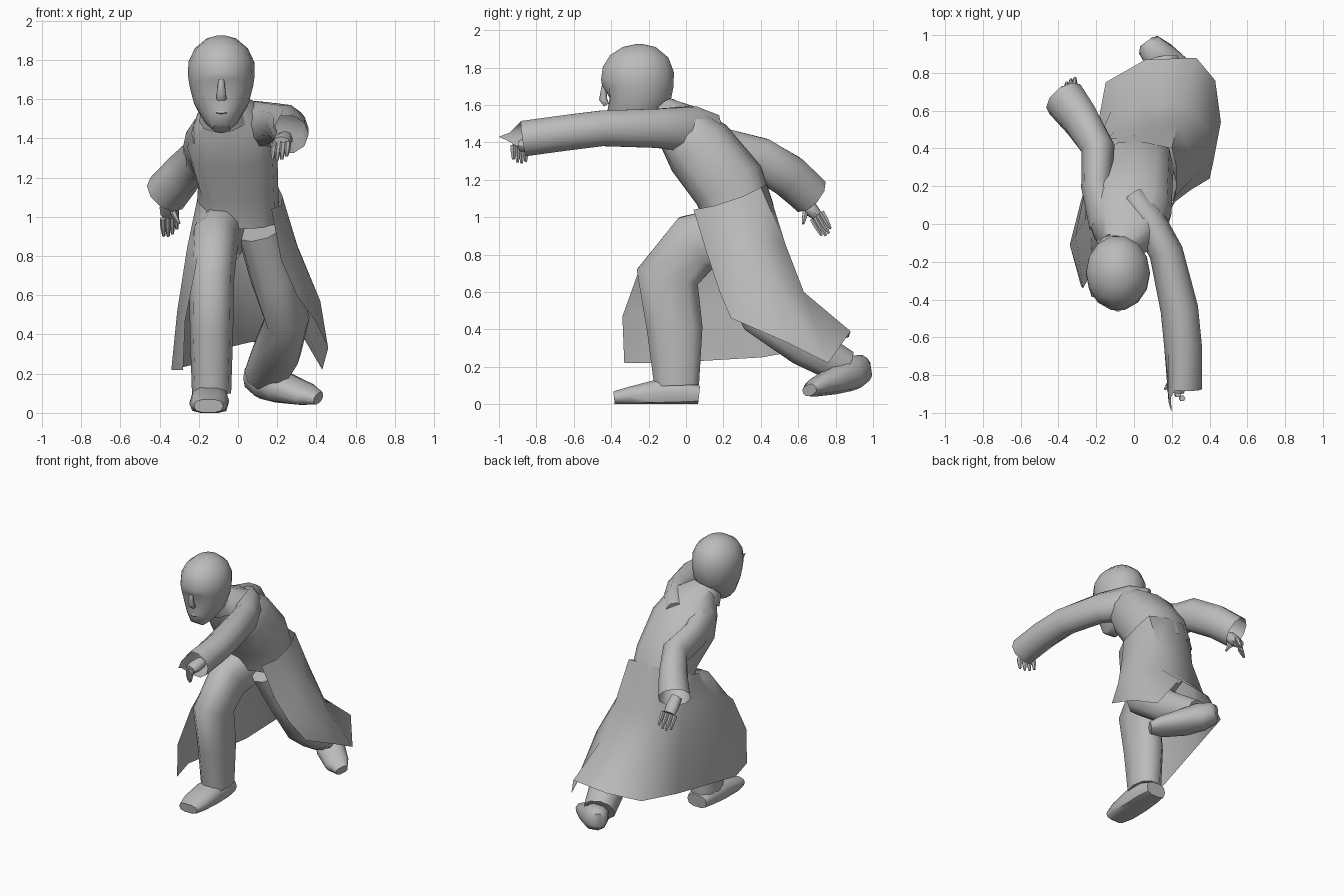
import bpy, bmesh, math
from mathutils import Vector

if "Cube" in bpy.data.objects:
    bpy.data.objects.remove(bpy.data.objects["Cube"], do_unlink=True)

grey = bpy.data.materials.new("plain grey")
grey.use_nodes = True
grey.diffuse_color = (0.5, 0.5, 0.5, 1)
grey.node_tree.nodes["Principled BSDF"].inputs["Base Color"].default_value = grey.diffuse_color


def finish(name, bm, angle=50):
    """Turn a bmesh into a smooth shaded object that keeps its hard creases."""
    mesh = bpy.data.meshes.new(name)
    bm.to_mesh(mesh)
    bm.free()
    mesh.materials.append(grey)
    mesh.polygons.foreach_set("use_smooth", [True] * len(mesh.polygons))
    mesh.set_sharp_from_angle(angle=math.radians(angle))
    part = bpy.data.objects.new(name, mesh)
    bpy.context.collection.objects.link(part)
    return part


def tube(name, path, sides=10, cap_start=True, cap_end=True, shape=None, power=1):
    """Loft ellipses along a path of (x, y, z, half width, half depth).
    A power below one makes the section boxier."""
    bm = bmesh.new()
    centres = [Vector(p[:3]) for p in path]
    rings = []
    for i, (x, y, z, wide, deep) in enumerate(path):
        along = centres[min(i + 1, len(path) - 1)] - centres[max(i - 1, 0)]
        along.normalize()
        across = Vector((1, 0, 0))
        across = (across - along * across.dot(along)).normalized()
        depth = along.cross(across)
        ring = []
        for k in range(sides):
            turn = math.tau * k / sides
            c, s = math.cos(turn), math.sin(turn)
            c = math.copysign(abs(c) ** power, c)
            s = math.copysign(abs(s) ** power, s)
            ring.append(bm.verts.new(centres[i] + across * wide * c + depth * deep * s))
        rings.append(ring)
    for low, high in zip(rings, rings[1:]):
        for k in range(sides):
            n = (k + 1) % sides
            bm.faces.new((low[k], low[n], high[n], high[k]))
    if cap_start:
        bm.faces.new(rings[0][::-1])
    if cap_end:
        bm.faces.new(rings[-1])
    if shape:
        for v in bm.verts:
            shape(v.co)
    bmesh.ops.recalc_face_normals(bm, faces=bm.faces)
    return finish(name, bm)


def sheet(name, rows):
    """Skin a grid of points as an open cloth surface."""
    bm = bmesh.new()
    grid = [[bm.verts.new(p) for p in row] for row in rows]
    for top, low in zip(grid, grid[1:]):
        for c in range(len(top) - 1):
            bm.faces.new((top[c], top[c + 1], low[c + 1], low[c]))
    return finish(name, bm, 60)


def hand(name, wrist, knuckle, tip, spread, thumb):
    """Flat palm, four tapering fingers and a thumb."""
    wrist, knuckle, tip = Vector(wrist), Vector(knuckle), Vector(tip)
    spread, thumb = Vector(spread), Vector(thumb)
    tube(name + "_palm", [(*wrist, .04, .04), (*wrist.lerp(knuckle, .6), .05, .04),
                          (*knuckle, .045, .03)], 8)
    for i in range(4):
        shift = spread * (i - 1.5)
        end = tip + shift - (tip - knuckle) * (.12 * abs(i - 1.5))
        tube(f"{name}_finger_{i + 1}", [(*(knuckle + shift), .016, .017),
             (*((knuckle + shift).lerp(end, .5)), .015, .016), (*end, .008, .008)], 6)
    base = wrist.lerp(knuckle, .4)
    tube(name + "_thumb", [(*base, .018, .018), (*(base + thumb * .6), .015, .015),
                           (*(base + thumb), .007, .007)], 6)


# Leaning torso, neck and stand-up collar
tube("torso", [(0, .29, 1, .21, .19), (0, .23, 1.17, .205, .2), (-.03, .07, 1.37, .23, .19),
               (-.04, -.04, 1.49, .19, .14), (-.08, -.12, 1.57, .1, .08)], 12, power=.75)
tube("neck", [(-.08, -.1, 1.5, .08, .09), (-.085, -.22, 1.62, .08, .09)], 10)
tube("collar", [(-.07, -.1, 1.5, .13, .12), (-.08, -.15, 1.57, .1, .11)], 10, False, False)


# Head with recessed eye sockets
def face(co):
    if co.y < -.35 and 1.64 < co.z < 1.69 and .03 < abs(co.x + .085) < .12:
        co.y += .025


tube("head", [(-.085, -.37, 1.452, .045, .045), (-.085, -.34, 1.5, .09, .1),
              (-.085, -.29, 1.58, .14, .16), (-.085, -.265, 1.665, .162, .193),
              (-.085, -.26, 1.72, .17, .2), (-.085, -.255, 1.79, .168, .195),
              (-.085, -.25, 1.86, .135, .16), (-.085, -.25, 1.91, .075, .09),
              (-.085, -.25, 1.925, .02, .02)], 14, shape=face)
tube("nose", [(-.085, -.44, 1.7, .014, .012), (-.085, -.443, 1.63, .024, .022),
              (-.085, -.425, 1.6, .026, .015)], 8)
tube("mouth", [(-.085, -.405, 1.55, .035, .012), (-.085, -.41, 1.535, .035, .016),
               (-.085, -.395, 1.52, .03, .012)], 8)


# Reaching left sleeve with a pointed cuff, and trailing right sleeve
def pointed_cuff(co):
    if co.y < -.8 and co.x < .19:
        pull = max(0, 1 - abs(co.z - 1.42) * 8)
        co.xyz = co.lerp(Vector((.2, -1, 1.43)), pull)


tube("left_sleeve", [(-.01, .13, 1.44, .08, .12), (.07, .03, 1.47, .09, .13),
                     (.17, -.15, 1.475, .09, .11), (.24, -.45, 1.475, .1, .1),
                     (.26, -.65, 1.45, .1, .1), (.25, -.87, 1.42, .11, .1)],
     10, True, False, pointed_cuff)
tube("right_sleeve", [(-.14, 0, 1.42, .1, .13), (-.2, .2, 1.36, .08, .12),
                      (-.19, .4, 1.31, .09, .12), (-.28, .55, 1.22, .1, .12),
                      (-.365, .66, 1.12, .115, .115)], 10, True, False)
hand("left_hand", (.24, -.78, 1.4), (.22, -.89, 1.38), (.21, -.89, 1.285),
     (.024, -.022, .004), (-.07, -.05, -.03))
hand("right_hand", (-.35, .61, 1.1), (-.35, .7, 1.01), (-.345, .76, .9),
     (.022, .016, .012), (.05, -.02, -.1))

# Wide trousers: right leg bent in front, left leg stretched behind
tube("right_leg", [(-.08, .28, .92, .12, .16), (-.12, .05, .86, .12, .17),
                   (-.135, -.1, .68, .115, .175), (-.135, -.06, .4, .11, .155),
                   (-.135, -.05, .1, .1, .125)], power=.85)
tube("left_leg", [(.11, .22, .95, .12, .15), (.18, .35, .7, .12, .17),
                  (.25, .42, .48, .115, .14), (.2, .63, .32, .125, .12),
                  (.14, .84, .2, .11, .1)], power=.85)


# Shoes with flattened soles
def sole(co):
    co.z = max(co.z, 0)


tube("right_shoe", [(-.15, -.385, .035, .075, .035), (-.15, -.3, .045, .098, .05),
                    (-.145, -.15, .06, .1, .075), (-.14, -.02, .06, .095, .07),
                    (-.14, .07, .05, .08, .05)], shape=sole, power=.75)
tube("left_shoe", [(.41, .66, .075, .045, .03), (.34, .7, .095, .085, .05),
                   (.22, .8, .13, .1, .075), (.14, .88, .165, .09, .095),
                   (.08, .945, .19, .07, .075), (.065, .965, .19, .04, .05)], power=.8)

# Coat skirt, running from the right front edge round the back to the left
waist = [(-.16, .08, 1.03), (-.21, .2, 1.08), (-.2, .36, 1.14), (-.08, .43, 1.18),
         (.06, .43, 1.18), (.2, .4, 1.16), (.225, .3, 1.11), (.22, .15, 1.06), (.17, .04, 1.04)]
thigh = [(-.22, -.25, .72), (-.26, .02, .84), (-.23, .36, .85), (-.1, .5, .85),
         (.07, .53, .86), (.23, .53, .86), (.3, .38, .86), (.31, .24, .83), (.22, .12, .78)]
knee = [(-.27, -.34, .47), (-.31, -.06, .52), (-.22, .37, .55), (-.12, .6, .57),
        (.08, .63, .6), (.28, .63, .6), (.4, .5, .6), (.42, .33, .57), (.3, .18, .6)]
hem = [(-.28, -.33, .22), (-.34, -.11, .22), (-.21, .4, .25), (-.15, .75, .31),
       (.06, .87, .36), (.33, .88, .39), (.43, .76, .22), (.46, .54, .33), (.4, .24, .46)]
sheet("coat_skirt", [waist, thigh, knee, hem])
